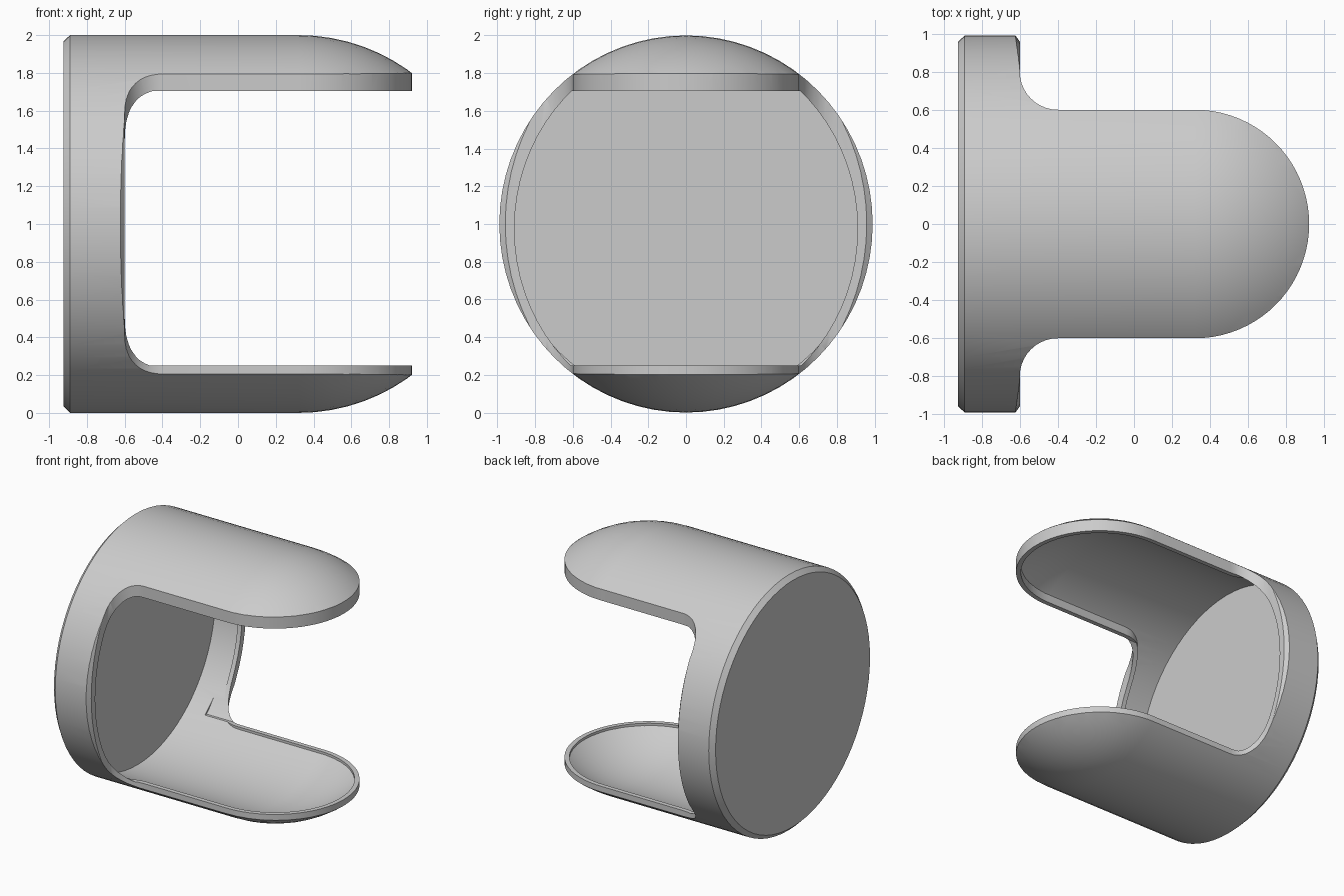
import bpy, bmesh, math

if "Cube" in bpy.data.objects:
    bpy.data.objects.remove(bpy.data.objects["Cube"])

SEG = 72          # sides of the round shell
CX = 0.32         # x where the straight shell turns into the dome

grey = bpy.data.materials.new("light grey")
grey.diffuse_color = (0.6, 0.6, 0.6, 1)
grey.use_nodes = True
grey.node_tree.nodes["Principled BSDF"].inputs["Base Color"].default_value = grey.diffuse_color


def add_object(name, bm):
    bmesh.ops.remove_doubles(bm, verts=bm.verts, dist=1e-5)
    bmesh.ops.recalc_face_normals(bm, faces=bm.faces)
    mesh = bpy.data.meshes.new(name)
    bm.to_mesh(mesh)
    bm.free()
    mesh.materials.append(grey)
    ob = bpy.data.objects.new(name, mesh)
    bpy.context.collection.objects.link(ob)
    return ob


def revolve(name, profile, sy=1.0, sz=1.0, zc=1.0, closed=False):
    """Turn (x, radius) points round the x axis."""
    bm = bmesh.new()
    rings = []
    for x, r in profile:
        if r < 1e-6:
            rings.append([bm.verts.new((x, 0, zc))] * SEG)
            continue
        rings.append([bm.verts.new((x, sy * r * math.cos(2 * math.pi * i / SEG),
                                    zc + sz * r * math.sin(2 * math.pi * i / SEG)))
                      for i in range(SEG)])
    pairs = list(zip(rings, rings[1:]))
    if closed:
        pairs.append((rings[-1], rings[0]))
    for a, b in pairs:
        for i in range(SEG):
            j = (i + 1) % SEG
            bm.faces.new(list(dict.fromkeys((a[i], a[j], b[j], b[i]))))
    if not closed and profile[0][1] > 0:
        bm.faces.new(rings[0])
    return add_object(name, bm)


def dome(r, n=18):
    """Straight side end plus quarter circle down to the axis."""
    return [(CX + r * math.sin(math.pi / 2 * i / n),
             r * math.cos(math.pi / 2 * i / n) if i < n else 0) for i in range(n + 1)]


def prism(name, points, z0=-0.5, z1=2.5):
    bm = bmesh.new()
    face = bm.faces.new([bm.verts.new((x, y, z0)) for x, y in points])
    new = bmesh.ops.extrude_face_region(bm, geom=[face])["geom"]
    bmesh.ops.translate(bm, vec=(0, 0, z1 - z0),
                        verts=[v for v in new if isinstance(v, bmesh.types.BMVert)])
    return add_object(name, bm)


def tongue_outline(inset):
    """Wide back band, rounded inner corners and a tongue with a round tip."""
    half = [(-1.2, 1.2), (-0.6 - inset, 1.2)]
    r = 0.2 + inset
    for i in range(11):
        a = math.pi + math.pi / 2 * i / 10
        half.append((-0.4 + r * math.cos(a), 0.8 + r * math.sin(a)))
    tip = 0.6 - inset
    for i in range(20):
        a = math.pi / 2 * (1 - i / 20)
        half.append((CX + tip * math.cos(a), tip * math.sin(a)))
    return half + [(CX + tip, 0)] + [(x, -y) for x, y in reversed(half)]


def combine(target, tool, operation):
    mod = target.modifiers.new("cut", 'BOOLEAN')
    mod.operation, mod.solver, mod.object = operation, 'EXACT', tool
    bpy.context.view_layer.update()
    done = bpy.data.meshes.new_from_object(
        target.evaluated_get(bpy.context.evaluated_depsgraph_get()))
    target.modifiers.clear()
    target.data = done
    bpy.data.objects.remove(tool)


# Outer shell with a chamfered back edge and a domed front
shell = revolve("shell", [(-0.925, 0.965), (-0.89, 1.0)] + dome(1.0), sy=0.99)

# Chamfer on the side rims, fading out toward the tongues
combine(shell, revolve("rim_chamfer", [(-0.645, 1.02), (-0.59, 0.945), (-0.59, 1.5),
                                       (-0.645, 1.5)], sz=1.125, closed=True), 'DIFFERENCE')

# Cut away both sides so an upper and a lower tongue remain
combine(shell, prism("tongue_shape", tongue_outline(0)), 'INTERSECT')

# Opening inside the raised lip
lip = revolve("lip_opening", [(-0.7, 0.91)] + dome(0.91), sz=0.98 / 0.91, zc=0.975)
combine(lip, prism("lip_limits", [(-2, -2), (2, -2), (2, 2), (-2, 2)], 0.25, 1.705), 'INTERSECT')
combine(shell, lip, 'DIFFERENCE')

# Deeper hollow behind the lip
hollow = revolve("hollow", [(-0.865, 0.955)] + dome(0.955))
combine(hollow, prism("hollow_shape", tongue_outline(0.035)), 'INTERSECT')
combine(shell, hollow, 'DIFFERENCE')

# Smooth curved walls, keep rims crisp
bpy.context.view_layer.objects.active = shell
shell.select_set(True)
bpy.ops.object.shade_smooth_by_angle(angle=math.radians(25))
